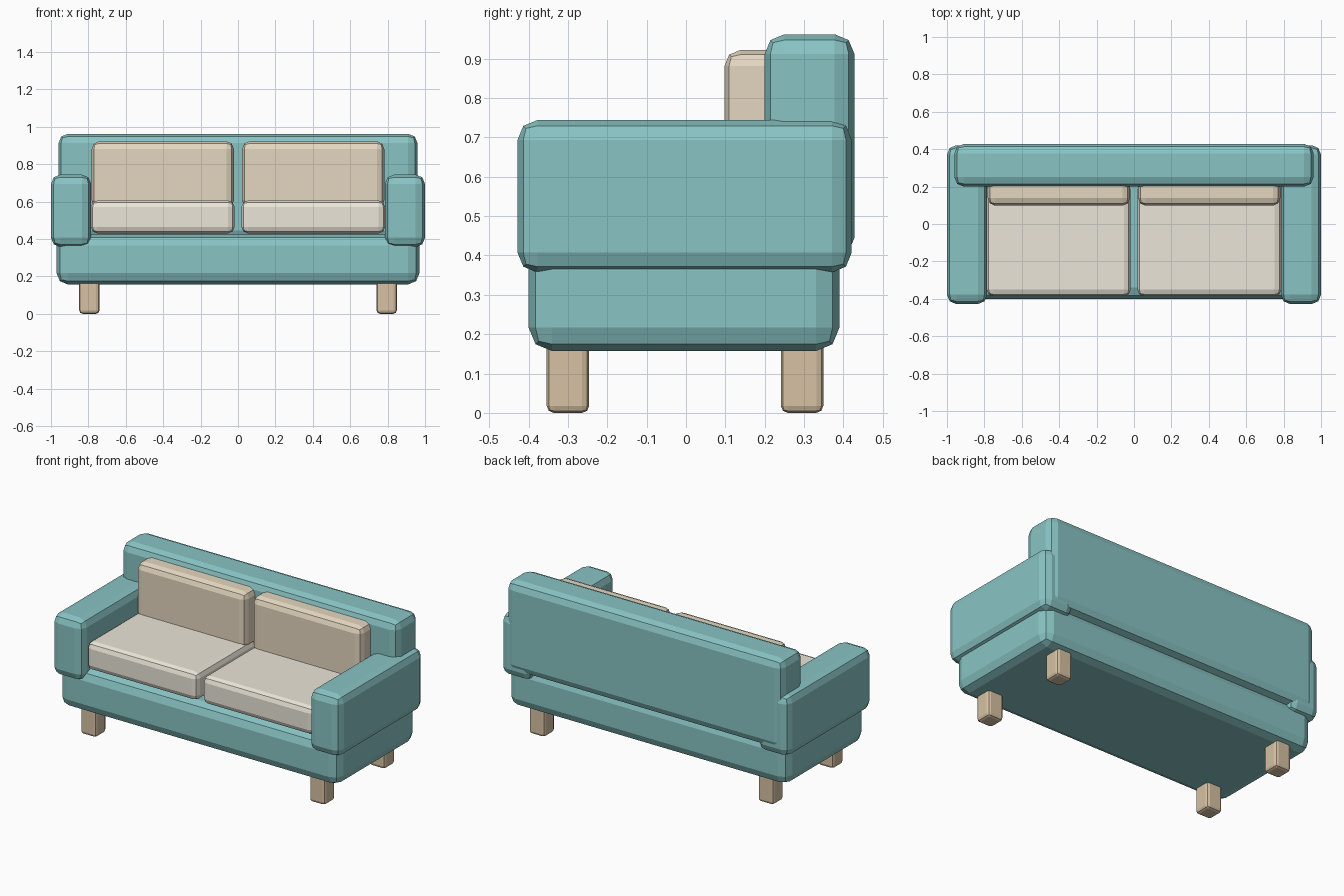
import bpy, bmesh

if "Cube" in bpy.data.objects:
    bpy.data.objects.remove(bpy.data.objects["Cube"])


def material(name, rgb):
    m = bpy.data.materials.new(name)
    m.diffuse_color = (*rgb, 1.0)
    m.use_nodes = True
    m.node_tree.nodes["Principled BSDF"].inputs["Base Color"].default_value = m.diffuse_color
    return m


teal = material("teal_fabric", (0.25, 0.55, 0.55))
cream = material("cream_fabric", (0.83, 0.79, 0.69))
tan = material("tan_fabric", (0.78, 0.68, 0.53))
wood = material("wood", (0.68, 0.54, 0.37))


def padded_box(name, xr, yr, zr, bevel, mat):
    """Box spanning the given ranges with two-segment bevelled edges."""
    lo, hi = zip(xr, yr, zr)
    bm = bmesh.new()
    bmesh.ops.create_cube(bm, size=1.0)
    for v in bm.verts:
        for i in range(3):
            v.co[i] *= hi[i] - lo[i]
    me = bpy.data.meshes.new(name)
    bm.to_mesh(me)
    bm.free()
    me.materials.append(mat)
    ob = bpy.data.objects.new(name, me)
    ob.location = [(a + b) / 2 for a, b in zip(lo, hi)]
    bpy.context.collection.objects.link(ob)
    mod = ob.modifiers.new("bevel", 'BEVEL')
    mod.width = bevel
    mod.segments = 2
    mod.limit_method = 'NONE'
    return ob


# Base and backrest
padded_box("base", (-0.97, 0.97), (-0.40, 0.39), (0.157, 0.425), 0.06, teal)
padded_box("backrest", (-0.96, 0.96), (0.20, 0.428), (0.395, 0.962), 0.05, teal)

for s, side in ((-1, "left"), (1, "right")):
    def span(a, b):
        return tuple(sorted((s * a, s * b)))

    # Armrest
    padded_box(side + "_armrest", span(0.785, 1.0), (-0.428, 0.421), (0.357, 0.744), 0.05, teal)
    # Seat and back cushions
    padded_box(side + "_seat_cushion", span(0.018, 0.787), (-0.386, 0.22), (0.43, 0.605), 0.035, cream)
    padded_box(side + "_back_cushion", span(0.022, 0.782), (0.098, 0.26), (0.565, 0.922), 0.04, tan)
    # Front and back legs
    for end, y in (("front", -0.30), ("back", 0.295)):
        padded_box(f"{end}_{side}_leg", span(0.741, 0.849), (y - 0.054, y + 0.054), (0.0, 0.19), 0.018, wood)
